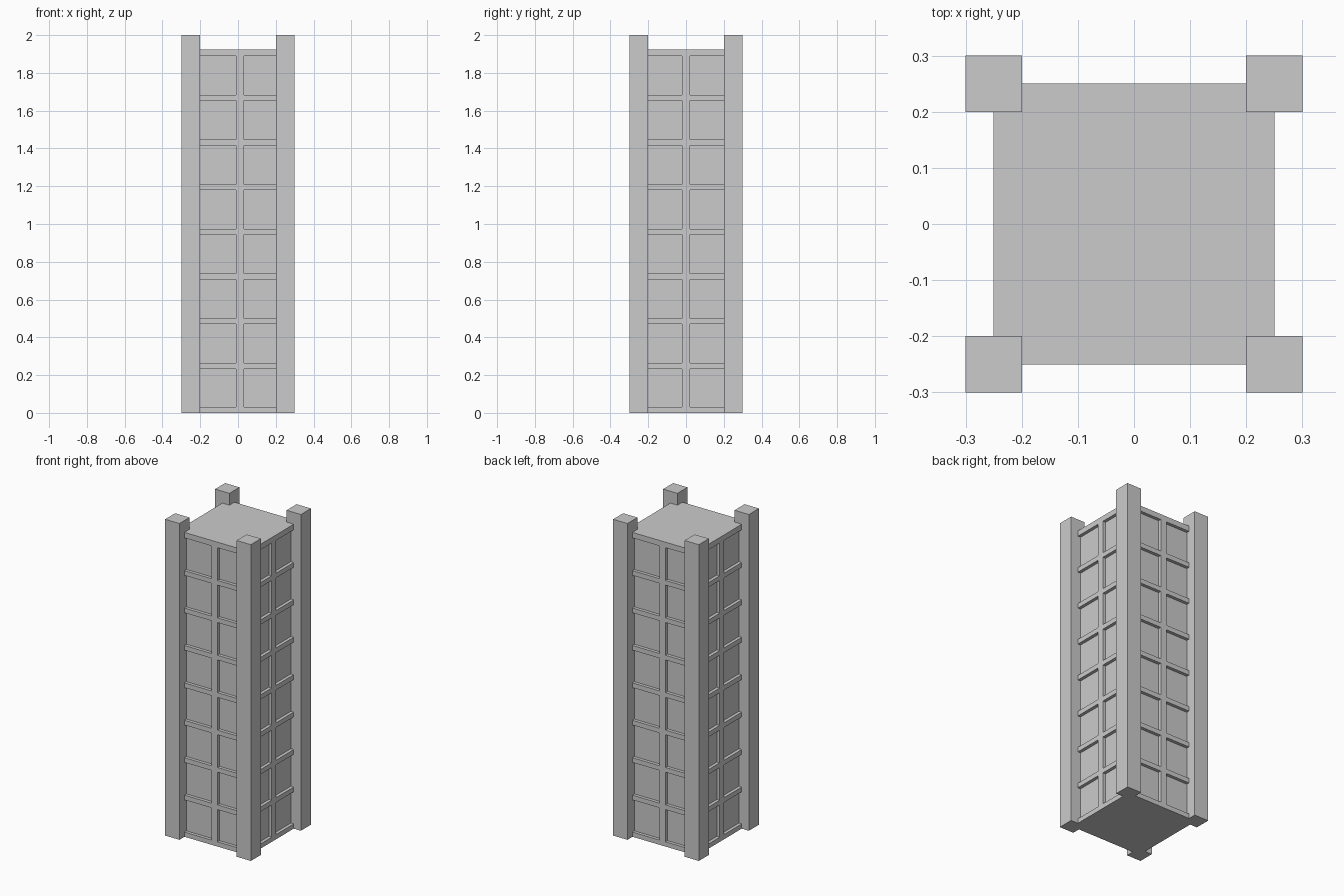
import bpy
from math import radians
from mathutils import Matrix

if "Cube" in bpy.data.objects:
    bpy.data.objects.remove(bpy.data.objects["Cube"])

POST = 0.10      # post thickness
FACE = 0.25      # outer plane of the lattice
PANEL = 0.23     # recessed panel plane
TOP = 1.925      # top of the body
PITCH = 0.2366   # spacing of the horizontal bands


def box(name, lo, hi, turn=0):
    """Axis-aligned box between two corners, turned about the z axis."""
    x0, y0, z0 = lo
    x1, y1, z1 = hi
    verts = [(x, y, z) for z in (z0, z1) for x, y in
             ((x0, y0), (x1, y0), (x1, y1), (x0, y1))]
    faces = [(3, 2, 1, 0), (4, 5, 6, 7), (0, 1, 5, 4),
             (1, 2, 6, 5), (2, 3, 7, 6), (3, 0, 4, 7)]
    mesh = bpy.data.meshes.new(name)
    mesh.from_pydata(verts, [], faces)
    mesh.transform(Matrix.Rotation(radians(turn), 4, 'Z'))
    obj = bpy.data.objects.new(name, mesh)
    bpy.context.collection.objects.link(obj)
    return obj


# Core with the recessed panels, between the bottom and top bands
box("core", (-PANEL, -PANEL, 0.03), (PANEL, PANEL, 1.89))

# Horizontal bands, with closing plates at the bottom and top
box("bottom_plate", (-FACE, -FACE, 0), (FACE, FACE, 0.03))
for i in range(7):
    z = 0.2335 + i * PITCH
    box(f"band_{i + 1}", (-FACE, -FACE, z), (FACE, FACE, z + 0.03))
box("top_plate", (-FACE, -FACE, 1.89), (FACE, FACE, TOP))

# Vertical mullion on each side; front and back ones sit slightly off centre
for name, turn, mid in (("front", 0, 0.011), ("right", 90, 0),
                        ("back", 180, 0.011), ("left", 270, 0)):
    box(name + "_mullion", (mid - 0.021, -FACE, 0.03),
        (mid + 0.021, -PANEL, 1.89), turn)

# Four corner posts
for i, name in enumerate(("front_left", "front_right", "back_right", "back_left")):
    box(name + "_post", (-0.3, -0.3, 0), (-0.3 + POST, -0.3 + POST, 2), 90 * i)
